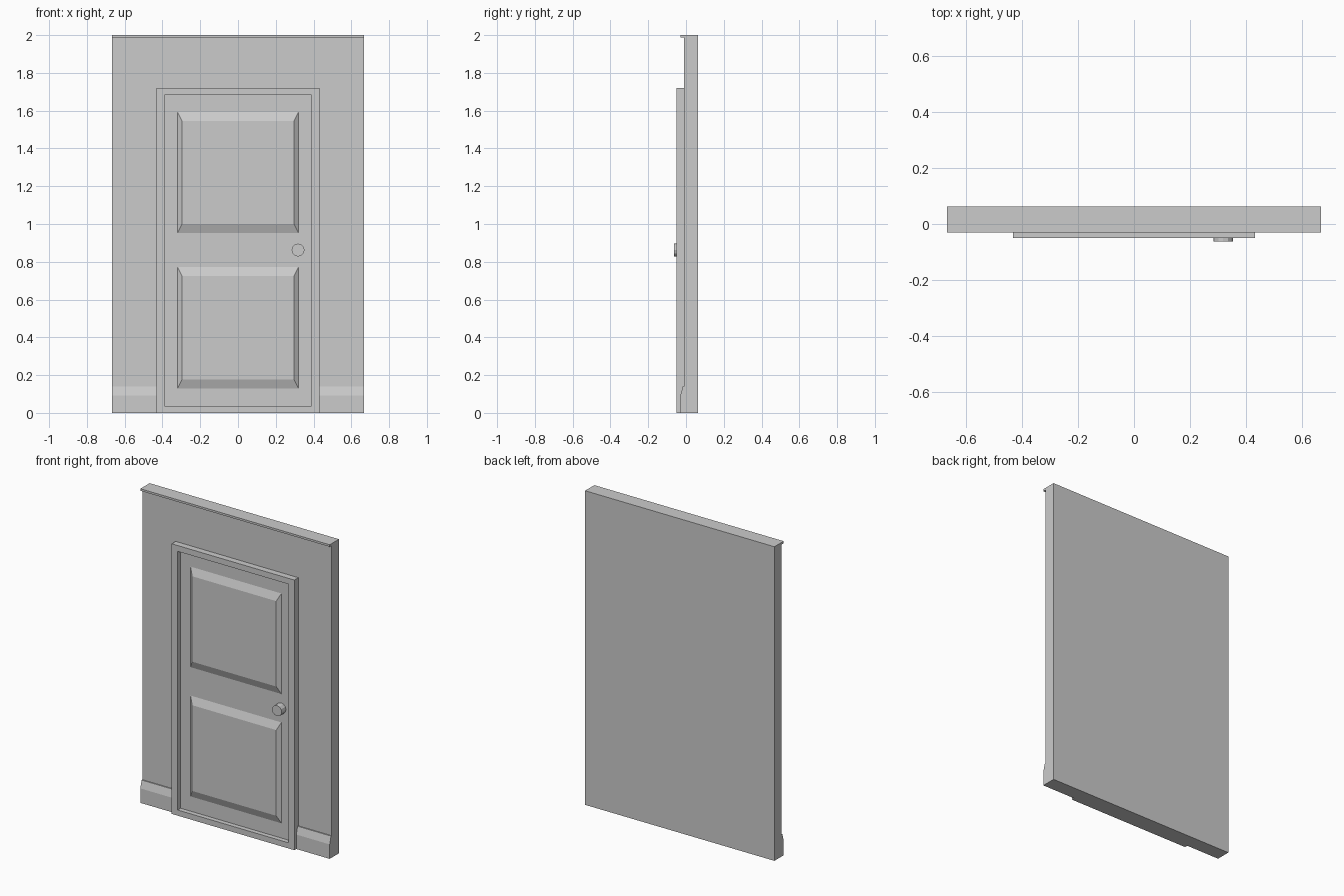
import bpy, bmesh
from math import pi
from mathutils import Matrix

if "Cube" in bpy.data.objects:
    bpy.data.objects.remove(bpy.data.objects["Cube"])

GREY = (0.6, 0.6, 0.6, 1)
paint = bpy.data.materials.new("plain grey")
paint.use_nodes = True
paint.diffuse_color = GREY
paint.node_tree.nodes["Principled BSDF"].inputs["Base Color"].default_value = GREY

W = 0.667                     # half width of the wall
BACK, WALL, DOOR, FRAME = 0.063, -0.01, -0.02, -0.05


def finish(name, bm):
    bmesh.ops.recalc_face_normals(bm, faces=bm.faces)
    mesh = bpy.data.meshes.new(name)
    bm.to_mesh(mesh)
    bm.free()
    mesh.materials.append(paint)
    obj = bpy.data.objects.new(name, mesh)
    bpy.context.collection.objects.link(obj)
    return obj


def box(name, x0, x1, y0, y1, z0, z1):
    bm = bmesh.new()
    bmesh.ops.create_cube(bm, size=1)
    for v in bm.verts:
        v.co = (x1 if v.co.x > 0 else x0, y1 if v.co.y > 0 else y0, z1 if v.co.z > 0 else z0)
    return finish(name, bm)


def extrude_x(name, profile, x0, x1):
    # Sweep a (y, z) profile along x
    bm = bmesh.new()
    face = bm.faces.new([bm.verts.new((x0, y, z)) for y, z in profile])
    moved = bmesh.ops.extrude_face_region(bm, geom=[face])["geom"]
    bmesh.ops.translate(bm, vec=(x1 - x0, 0, 0),
                        verts=[g for g in moved if isinstance(g, bmesh.types.BMVert)])
    return finish(name, bm)


def raised_panel(name, x, z0, z1, depth, dx, dz):
    # Rectangular panel whose front is smaller than its base
    panel = box(name, -x, x, DOOR - depth, DOOR, z0, z1)
    for v in panel.data.vertices:
        if v.co.y < DOOR - depth / 2:
            v.co.x += -dx if v.co.x > 0 else dx
            v.co.z += -dz if v.co.z > (z0 + z1) / 2 else dz
    return panel


# Wall, top trim and skirting boards
box("wall", -W, W, WALL, BACK, 0, 2)
box("top_trim", -W, W, -0.03, WALL, 1.987, 2)
skirting = [(WALL, 0), (-0.03, 0), (-0.03, 0.092), (-0.017, 0.14), (WALL, 0.14)]
extrude_x("right_skirting", skirting, -W, -0.43)
extrude_x("left_skirting", skirting, 0.43, W)

# Door frame: a slab front with an inset recess down to the door
frame_bm = bmesh.new()
outer = [(-0.432, 0), (0.432, 0), (0.432, 1.72), (-0.432, 1.72)]
inner = [(-0.39, 0.036), (0.39, 0.036), (0.39, 1.683), (-0.39, 1.683)]
rings = [[frame_bm.verts.new((x, y, z)) for x, z in loop]
         for loop, y in ((outer, WALL), (outer, FRAME), (inner, FRAME), (inner, WALL))]
for k in range(4):
    a, b = rings[k], rings[(k + 1) % 4]
    for i in range(4):
        j = (i + 1) % 4
        frame_bm.faces.new((a[i], a[j], b[j], b[i]))
finish("door_frame", frame_bm)

# Door with two raised panels
box("door", -0.39, 0.39, DOOR, WALL, 0.036, 1.683)
raised_panel("upper_panel", 0.32, 0.953, 1.593, 0.018, 0.024, 0.048)
raised_panel("lower_panel", 0.32, 0.13, 0.772, 0.018, 0.024, 0.048)

# Door knob
knob_bm = bmesh.new()
bmesh.ops.create_cone(knob_bm, cap_ends=True, segments=12, radius1=0.034, radius2=0.034,
                      depth=0.043, matrix=Matrix.Rotation(pi / 2, 4, "X"))
bmesh.ops.translate(knob_bm, verts=knob_bm.verts, vec=(0.318, -0.0415, 0.862))
finish("door_knob", knob_bm)
